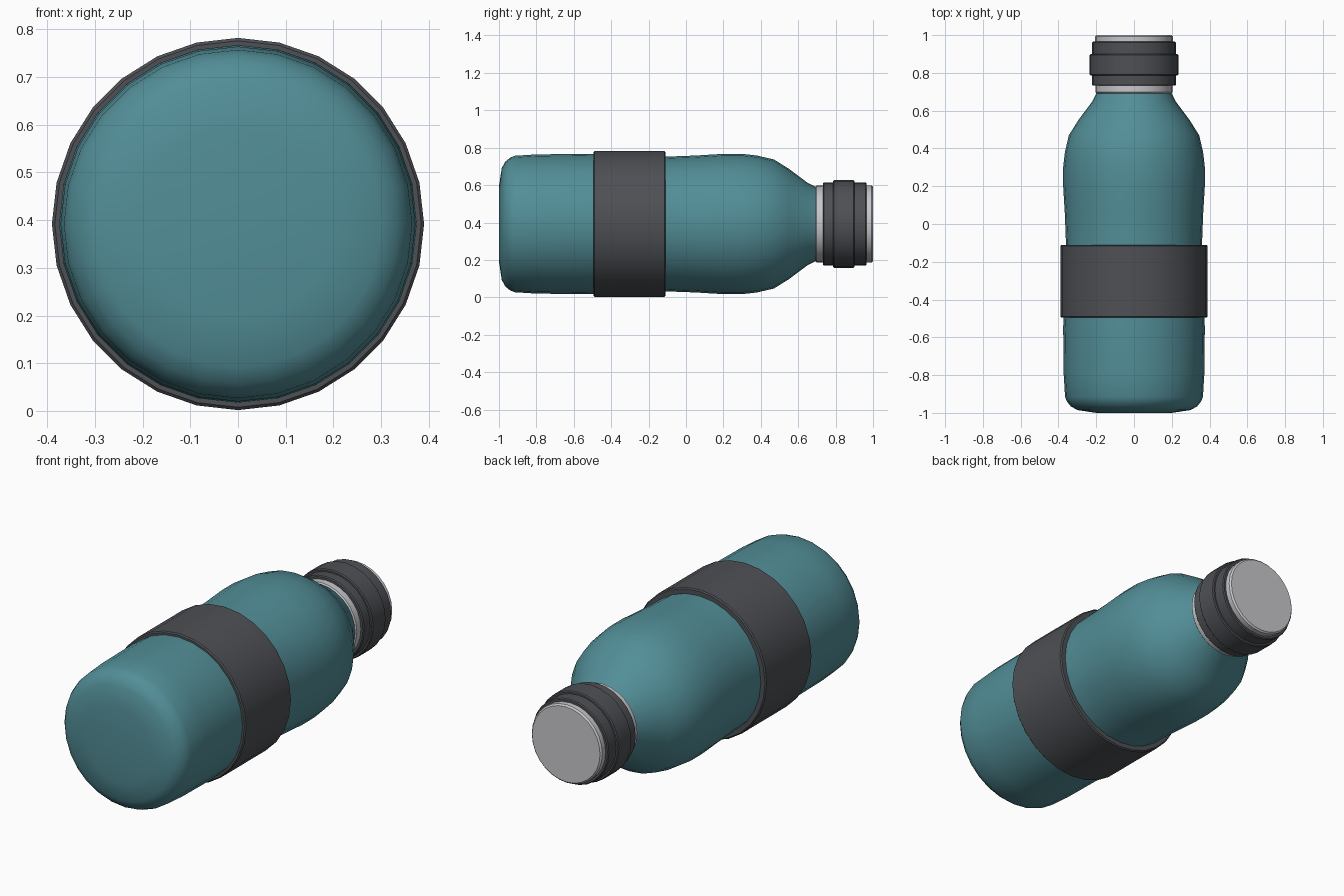
import bpy, math

if "Cube" in bpy.data.objects:
    bpy.data.objects.remove(bpy.data.objects["Cube"])

AXIS_HEIGHT = 0.392
SIDES = 28


def material(name, rgb):
    mat = bpy.data.materials.new(name)
    mat.use_nodes = True
    mat.diffuse_color = (*rgb, 1)
    mat.node_tree.nodes["Principled BSDF"].inputs["Base Color"].default_value = (*rgb, 1)
    return mat


def lathe(name, profile, mat, angle=35, closed=False):
    """Revolve (y, radius) points about the long axis; open ends are capped."""
    verts, faces = [], []
    for y, r in profile:
        for i in range(SIDES):
            a = 2 * math.pi * i / SIDES
            verts.append((r * math.cos(a), y, AXIS_HEIGHT + r * math.sin(a)))
    rings = len(profile)
    for k in range(rings if closed else rings - 1):
        a, b = k * SIDES, (k + 1) % rings * SIDES
        for i in range(SIDES):
            j = (i + 1) % SIDES
            faces.append((a + i, a + j, b + j, b + i))
    if not closed:
        faces.append(tuple(reversed(range(SIDES))))
        faces.append(tuple(range((rings - 1) * SIDES, rings * SIDES)))
    mesh = bpy.data.meshes.new(name)
    mesh.from_pydata(verts, [], faces)
    mesh.materials.append(mat)
    # make every normal face outwards
    import bmesh
    bm = bmesh.new()
    bm.from_mesh(mesh)
    bmesh.ops.recalc_face_normals(bm, faces=bm.faces)
    bm.to_mesh(mesh)
    bm.free()
    obj = bpy.data.objects.new(name, mesh)
    bpy.context.collection.objects.link(obj)
    bpy.ops.object.select_all(action="DESELECT")
    obj.select_set(True)
    bpy.context.view_layer.objects.active = obj
    bpy.ops.object.shade_smooth_by_angle(angle=math.radians(angle))
    return obj


def collar(y0, y1, r, bevel):
    """Short cylinder profile with chamfered rims."""
    return [(y0, r - bevel), (y0 + bevel, r), (y1 - bevel, r), (y1, r - bevel)]


teal = material("teal paint", (0.085, 0.27, 0.31))
rubber = material("dark grey rubber", (0.075, 0.08, 0.09))
steel = material("light grey steel", (0.58, 0.58, 0.61))

# Bottle body: rounded base, slight waist, tapered shoulder
lathe("bottle_body", [
    (-1.0, 0.2), (-0.985, 0.3), (-0.965, 0.335), (-0.94, 0.355), (-0.915, 0.365),
    (-0.8, 0.372), (-0.55, 0.375), (-0.3, 0.366), (-0.11, 0.36), (0.05, 0.366),
    (0.2, 0.375), (0.3, 0.375), (0.38, 0.366), (0.47, 0.345), (0.55, 0.295),
    (0.65, 0.22), (0.7, 0.195)], teal, 60)

# Grip sleeve wrapped round the waist
lathe("grip_sleeve", [(-0.495, 0.355)] + collar(-0.495, -0.11, 0.39, 0.006)
      + [(-0.11, 0.345)], rubber, closed=True)

# Neck ring and the steel core that ends in the lid disc
lathe("neck_ring", collar(0.692, 0.75, 0.205, 0.006), steel)
lathe("lid_disc", collar(0.94, 1.0, 0.206, 0.008), steel)

# Ribbed cap: lower lip, wide grip, upper lip
for name, y0, y1, r in (("cap_lower_lip", 0.732, 0.8, 0.222),
                        ("cap_grip", 0.787, 0.9, 0.235),
                        ("cap_upper_lip", 0.89, 0.965, 0.222)):
    lathe(name, collar(y0, y1, r, 0.005), rubber)
